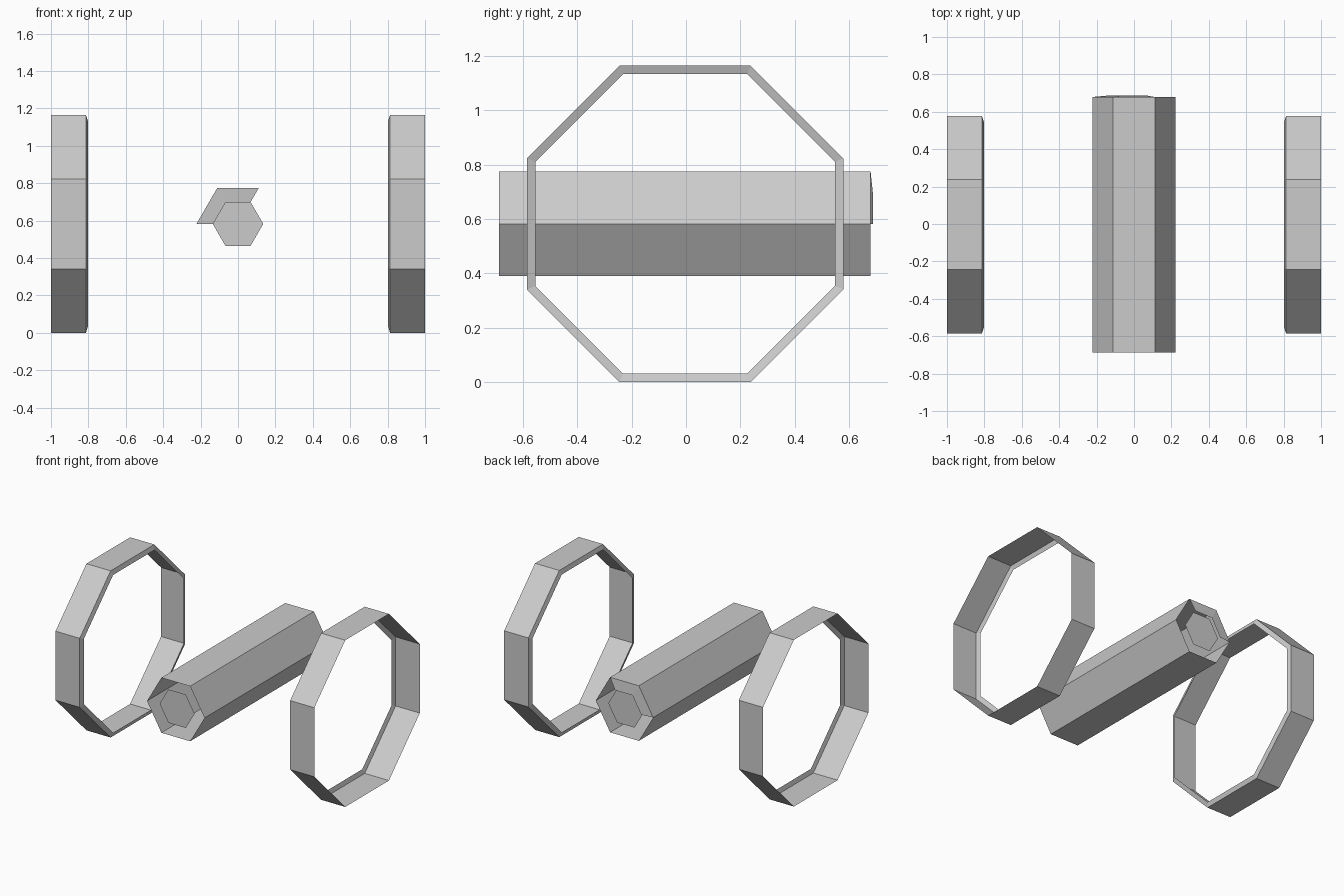
import bpy, bmesh
from math import cos, sin, pi

if "Cube" in bpy.data.objects:
    bpy.data.objects.remove(bpy.data.objects["Cube"])

CY, CZ = -0.0035, 0.582   # shared centre line


def loft(name, axis, sides, start, rings, cap=False, keep=None):
    """Loft polygon rings (position, radius) along the x or y axis."""
    bm = bmesh.new()
    loops = []
    for pos, r in rings:
        loop = []
        for i in range(sides):
            a = start + 2 * pi * i / sides
            u, w = r * cos(a), CZ + r * sin(a)
            loop.append(bm.verts.new((pos, CY + u, w) if axis == 'x' else (u, pos, w)))
        loops.append(loop)
    for a, b in zip(loops, loops[1:]):
        for i in (range(sides) if keep is None else keep):
            j = (i + 1) % sides
            bm.faces.new((a[i], a[j], b[j], b[i]))
    if cap:
        bm.faces.new(loops[0])
    loose = [v for v in bm.verts if not v.link_faces]
    bmesh.ops.delete(bm, geom=loose, context='VERTS')
    bmesh.ops.recalc_face_normals(bm, faces=bm.faces[:])
    me = bpy.data.meshes.new(name)
    bm.to_mesh(me)
    bm.free()
    ob = bpy.data.objects.new(name, me)
    bpy.context.collection.objects.link(ob)
    return ob


# Octagonal side hoops: open outside, narrow sloping lip inside
R = 0.582 / cos(pi / 8)
LIP = 0.551 / cos(pi / 8)
for side, s in (("left", -1), ("right", 1)):
    loft(side + "_hoop", 'x', 8, pi / 8, [(s, R), (s * 0.813, R), (s * 0.803, LIP)])

# Hexagonal central body, open tube
loft("body_tube", 'y', 6, 0, [(-0.687, 0.222), (0.679, 0.222)])

# Small hexagonal plates just inside both ends
loft("front_plate", 'y', 6, 0, [(-0.672, 0.135)], cap=True)
loft("back_plate", 'y', 6, 0, [(0.665, 0.135)], cap=True)

# Partial rim on the back end: top and upper left panels
loft("back_rim", 'y', 6, 0, [(0.679, 0.222), (0.687, 0.135)], keep=(1, 2))
